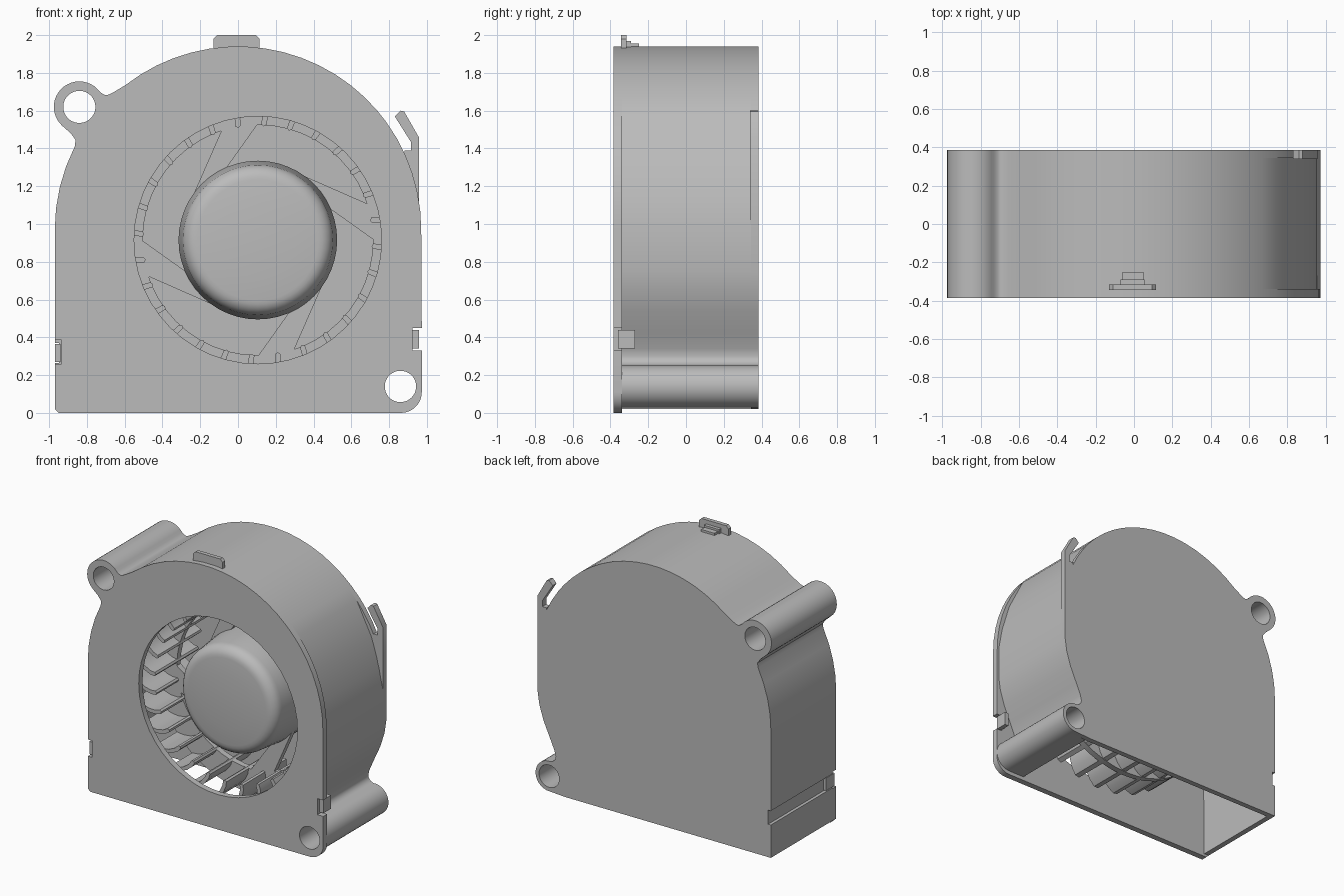
import bpy, bmesh
from math import cos, sin, radians
from mathutils import Matrix

cube = bpy.data.objects.get("Cube")
if cube:
    bpy.data.objects.remove(cube)

GRAY = (0.5, 0.5, 0.5, 1)
mat = bpy.data.materials.new("gray plastic")
mat.use_nodes = True
mat.diffuse_color = GRAY
mat.node_tree.nodes["Principled BSDF"].inputs["Base Color"].default_value = GRAY

FAN = (0.105, 0.915)      # impeller axis
SHELL = (0, 0.97)         # housing arc centre
LUG = (-0.84, 1.62)
POST = (0.86, 0.14)


def arc(c, r, a, b, step=6):
    """Points on an arc from angle a to angle b, in degrees."""
    n = max(2, round(abs(b - a) / step))
    angles = [radians(a + (b - a) * i / n) for i in range(n + 1)]
    return [(c[0] + r * cos(t), c[1] + r * sin(t)) for t in angles]


def circle(c, r):
    return arc(c, r, 0, 360, 7.5)[:-1]


def box_loop(x0, x1, z0, z1):
    return [(x0, z0), (x1, z0), (x1, z1), (x0, z1)]


def finish(ob, bm):
    bmesh.ops.remove_doubles(bm, verts=bm.verts, dist=0.0002)
    bmesh.ops.recalc_face_normals(bm, faces=bm.faces)
    bm.to_mesh(ob.data)
    bm.free()
    ob.data.materials.clear()
    ob.data.materials.append(mat)
    bpy.ops.object.select_all(action='DESELECT')
    ob.select_set(True)
    bpy.context.view_layer.objects.active = ob
    bpy.ops.object.shade_smooth_by_angle(angle=radians(35))


def plate(name, loops, y0, y1):
    """Extrude filled x-z outlines (inner loops become holes) from y0 to y1."""
    cu = bpy.data.curves.new(name, 'CURVE')
    cu.dimensions = '2D'
    cu.fill_mode = 'BOTH'
    cu.extrude = (y1 - y0) / 2
    for loop in loops:
        sp = cu.splines.new('POLY')
        sp.points.add(len(loop) - 1)
        for p, (x, z) in zip(sp.points, loop):
            p.co = (x, z, 0, 1)
        sp.use_cyclic_u = True
    ob = bpy.data.objects.new(name, cu)
    bpy.context.collection.objects.link(ob)
    bpy.ops.object.select_all(action='DESELECT')
    ob.select_set(True)
    bpy.context.view_layer.objects.active = ob
    bpy.ops.object.convert(target='MESH')
    ob = bpy.context.view_layer.objects.active
    bm = bmesh.new()
    bm.from_mesh(ob.data)
    turn = Matrix.Translation((0, (y0 + y1) / 2, 0)) @ Matrix.Rotation(radians(90), 4, 'X')
    bm.transform(turn)
    finish(ob, bm)


def lathe(name, profile, steps=48):
    """Spin (radius, y) points round the impeller axis."""
    bm = bmesh.new()
    vs = [bm.verts.new((FAN[0] + r, y, FAN[1])) for r, y in profile]
    es = [bm.edges.new(pair) for pair in zip(vs, vs[1:])]
    bmesh.ops.spin(bm, geom=vs + es, cent=(FAN[0], 0, FAN[1]), axis=(0, 1, 0),
                   angle=radians(360), steps=steps)
    ob = bpy.data.objects.new(name, bpy.data.meshes.new(name))
    bpy.context.collection.objects.link(ob)
    finish(ob, bm)


def polar(r, deg):
    return (FAN[0] + r * cos(radians(deg)), FAN[1] + r * sin(radians(deg)))


# Shared outline: left side, lug and top arc down to the right shoulder
top = (arc(SHELL, 0.97, 180, 153) + [(-0.86, 1.445), (-0.885, 1.48)]
       + arc(LUG, 0.135, 228, 36, 9)
       + [(-0.712, 1.686), (-0.698, 1.682), (-0.682, 1.686), (-0.655, 1.7)]
       + arc(SHELL, 0.97, 128, 40.5))
shoulder = arc(SHELL, 0.97, 36, 0)
holes = [circle(LUG, 0.085), circle(POST, 0.083)]

# Front cover with inlet, screw holes and side notches
cover = ([(-0.95, 0), (-0.97, 0.02), (-0.97, 0.26), (-0.935, 0.26), (-0.935, 0.385),
          (-0.97, 0.385)] + top + shoulder
         + [(0.973, 0.45), (0.925, 0.45), (0.925, 0.33), (0.973, 0.33)]
         + arc((0.863, 0.11), 0.11, 0, -90, 10))
plate("front_cover", [cover, circle(FAN, 0.655)] + holes, -0.385, -0.34)

# Scroll housing: side groove on the left, waist and post sleeve on the right
left = [(-0.97, 0.02), (-0.97, 0.265), (-0.947, 0.265), (-0.947, 0.37), (-0.97, 0.37)]
waist = ([(0.955, 0.75), (0.94, 0.65), (0.905, 0.54), (0.85, 0.42), (0.815, 0.34),
          (0.805, 0.3), (0.811, 0.277), (0.828, 0.26)] + arc(POST, 0.112, 95, -90, 10))
flat_shoulder = [(0.86, 1.36), (0.925, 1.15), (0.955, 0.99)]
inner = ([(0.73, 0.028), (0.735, 0.25), (0.77, 0.37), (0.86, 0.57), (0.905, 0.7),
          (0.917, 0.97)] + arc(SHELL, 0.92, 6, 180) + [(-0.93, 0.02)])
plate("housing_wall", [left + top + flat_shoulder + waist + inner] + holes, -0.34, 0.345)
back_shoulder = [(min(x, 0.957), z) for x, z in shoulder]
plate("back_plate", [left + top + back_shoulder + waist + [(0.73, 0.02)]] + holes, 0.345, 0.385)

# Wire hook at the rear right shoulder
hook = [(0.83, 1.57), (0.86, 1.6), (0.88, 1.595), (0.957, 1.46), (0.957, 1.0), (0.9, 1.25),
        (0.88, 1.39), (0.915, 1.39), (0.915, 1.435)]
plate("wire_hook", [hook], 0.34, 0.385)

# Latches
tab = [(-0.13, 1.92), (0.115, 1.92), (0.115, 1.98), (0.095, 2), (-0.11, 2), (-0.13, 1.98)]
plate("top_latch", [tab], -0.345, -0.315)
plate("top_latch_catch", [box_loop(-0.07, 0.055, 1.92, 1.97)], -0.315, -0.29)
plate("top_latch_lip", [box_loop(-0.06, 0.05, 1.92, 1.955)], -0.29, -0.25)
plate("left_latch", [box_loop(-0.968, -0.94, 0.27, 0.365)], -0.37, -0.27)
plate("right_latch", [box_loop(0.925, 0.957, 0.34, 0.44)], -0.36, -0.27)

# Impeller hub: tapered side, rounded front rim
rim = [(0.32 + 0.08 * sin(radians(a)), -0.2 - 0.08 * cos(radians(a))) for a in range(0, 91, 15)]
lathe("impeller_hub", [(0, -0.295), (0.2, -0.29)] + rim + [(0.42, 0), (0.42, 0.345)])

# Impeller ring and four swept arms
plate("impeller_ring", [circle(FAN, 0.79), circle(FAN, 0.61)], 0.0, 0.045)
arms = []
for k in range(4):
    q = 90 * k
    arms.append([polar(0.41, q + a) for a in (70, 55, 40, 25)]
                + [polar(0.615, q + a) for a in (0, 9, 18)])
plate("impeller_arms", arms, 0.0, 0.045)

# Curved blades with rounded inner edges
COUNT = 28
blades = []
section = [(0.612, 0), (0.65, -0.3), (0.7, -2), (0.75, -5), (0.785, -8)]
for k in range(COUNT):
    a = 87 + k * 360 / COUNT
    blades.append([polar(0.603, a)] + [polar(r, a + d + 1.3) for r, d in section]
                  + [polar(r, a + d - 1.3) for r, d in reversed(section)])
plate("impeller_blades", blades, -0.26, 0.25)
